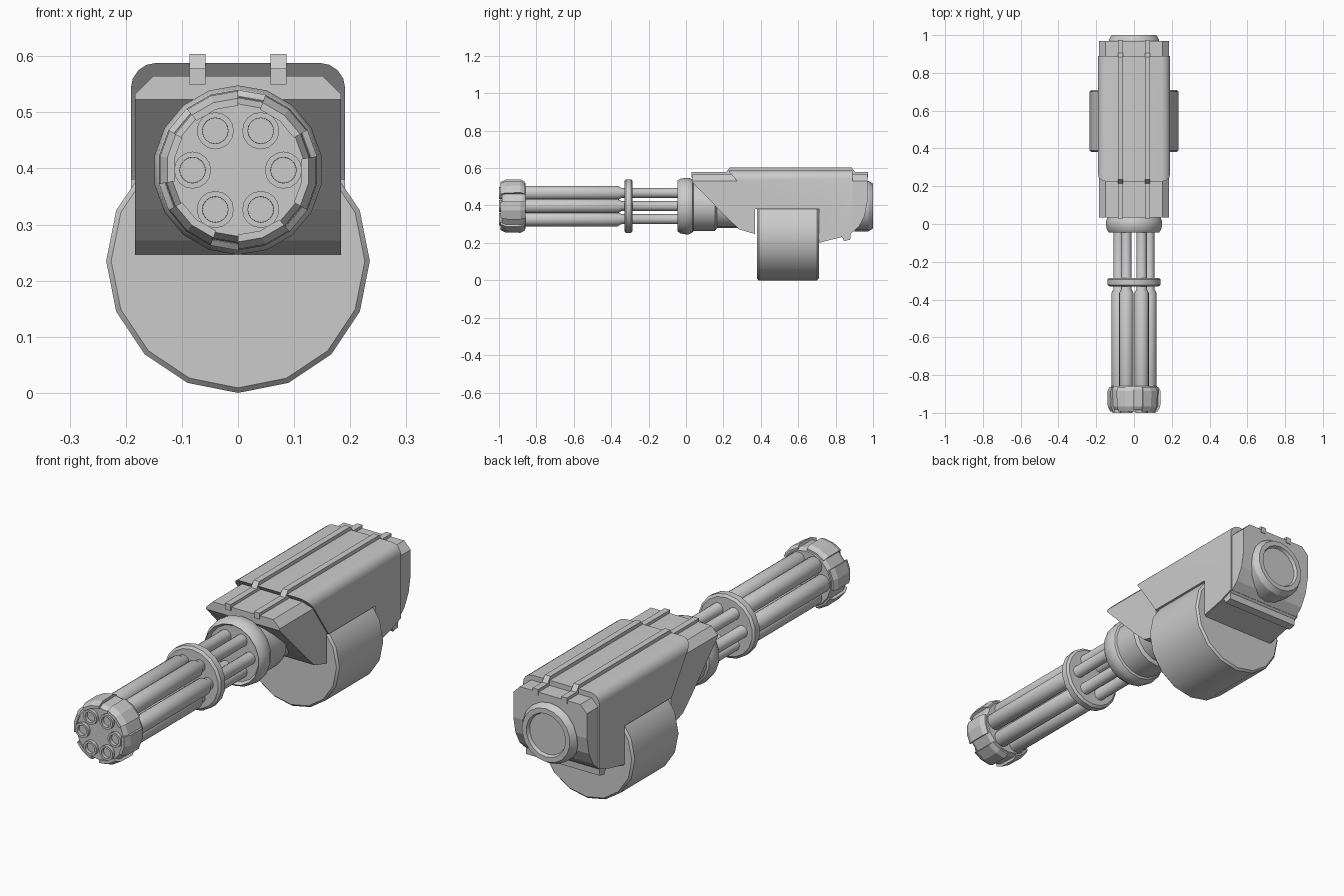
import bpy, bmesh
from math import sin, cos, pi, radians

if "Cube" in bpy.data.objects:
    bpy.data.objects.remove(bpy.data.objects["Cube"])

AXIS_Z = 0.397  # height of the barrel axis


def finish(name, bm, smooth=None):
    bmesh.ops.remove_doubles(bm, verts=bm.verts, dist=1e-5)
    bmesh.ops.recalc_face_normals(bm, faces=bm.faces)
    me = bpy.data.meshes.new(name)
    bm.to_mesh(me)
    bm.free()
    ob = bpy.data.objects.new(name, me)
    bpy.context.collection.objects.link(ob)
    if smooth:
        bpy.ops.object.select_all(action='DESELECT')
        ob.select_set(True)
        bpy.context.view_layer.objects.active = ob
        bpy.ops.object.shade_smooth_by_angle(angle=radians(smooth))
    return ob


def lathe(name, profile, n, cx=0, cz=AXIS_Z, smooth=None, closed=False):
    """Spin (radius, y) points around an axis parallel to y."""
    bm = bmesh.new()
    rings = []
    for r, y in profile:
        if r == 0:
            rings.append([bm.verts.new((cx, y, cz))] * n)
        else:
            rings.append([bm.verts.new((cx + r * sin(2 * pi * i / n), y,
                                        cz - r * cos(2 * pi * i / n))) for i in range(n)])
    pairs = list(zip(rings, rings[1:]))
    if closed:
        pairs.append((rings[-1], rings[0]))
    for a, b in pairs:
        for i in range(n):
            j = (i + 1) % n
            bm.faces.new(list(dict.fromkeys((a[i], a[j], b[j], b[i]))))
    return finish(name, bm, smooth)


def extrude_x(name, profile, x0, x1, bevel=0, segments=1, top=0, smooth=None):
    """Extrude a (y, z) outline along x; bevel the long side edges at the top."""
    bm = bmesh.new()
    f = bm.faces.new([bm.verts.new((x0, y, z)) for y, z in profile])
    ext = bmesh.ops.extrude_face_region(bm, geom=[f])
    moved = [v for v in ext['geom'] if isinstance(v, bmesh.types.BMVert)]
    bmesh.ops.translate(bm, verts=moved, vec=(x1 - x0, 0, 0))
    if bevel:
        edges = [e for e in bm.edges if abs(e.verts[0].co.x - e.verts[1].co.x) < 1e-4
                 and min(v.co.z for v in e.verts) > top]
        bmesh.ops.bevel(bm, geom=edges, offset=bevel, segments=segments,
                        profile=0.5, affect='EDGES')
    return finish(name, bm, smooth)


# Six barrels, thin behind the clamp and sleeved in front of it
for k in range(6):
    a = k * pi / 3
    lathe(f"barrel_{k + 1}",
          [(0, -0.95), (0.022, -0.95), (0.023, -1.0), (0.033, -1.0), (0.033, -0.88),
           (0.038, -0.865), (0.038, -0.365), (0.027, -0.345), (0.027, 0.0), (0, 0.0)],
          16, 0.081 * cos(a), AXIS_Z + 0.081 * sin(a), smooth=40)

# Muzzle block with raised tabs
lathe("muzzle_block", [(0, -0.985), (0.118, -0.985), (0.129, -0.965), (0.131, -0.875),
                       (0.122, -0.858), (0, -0.858)], 18)
bm = bmesh.new()
for k in range(6):
    grid = []
    for i in range(3):
        t = 2 * pi * (3 * k + i) / 18
        grid.append([bm.verts.new((r * sin(t), y, AXIS_Z - r * cos(t)))
                     for r, y in ((0.115, -0.992), (0.128, -0.992), (0.141, -0.965),
                                  (0.143, -0.885), (0.132, -0.863), (0.115, -0.863))])
    for a, b in zip(grid, grid[1:]):
        for i in range(6):
            j = (i + 1) % 6
            bm.faces.new((a[i], a[j], b[j], b[i]))
    bm.faces.new(grid[0])
    bm.faces.new(grid[-1])
finish("muzzle_tabs", bm)

# Barrel clamp and rotor collar
lathe("barrel_clamp", [(0, -0.33), (0.132, -0.33), (0.143, -0.322), (0.143, -0.293),
                       (0.132, -0.285), (0, -0.285)], 18, smooth=30)
lathe("rotor_collar", [(0, -0.03), (0.125, -0.03), (0.135, -0.045), (0.146, -0.03),
                       (0.151, -0.005), (0.151, 0.015), (0.142, 0.035), (0.133, 0.04),
                       (0.133, 0.155), (0.118, 0.165), (0.118, 0.32), (0, 0.32)], 18, smooth=25)

# Lower chassis: sloped nose, notch for the drum, rear lip and curved tail
extrude_x("chassis", [(0.035, 0.565), (0.035, 0.523), (0.225, 0.328), (0.285, 0.272),
                      (0.37, 0.247), (0.37, 0.38), (0.71, 0.38), (0.71, 0.2),
                      (0.835, 0.232), (0.845, 0.21), (0.878, 0.217), (0.88, 0.247),
                      (0.925, 0.287), (0.955, 0.345), (0.97, 0.42), (0.97, 0.565)],
          -0.184, 0.184, bevel=0.033, top=0.55)

# Upper armour shell with rounded shoulders
extrude_x("armour_shell", [(0.225, 0.588), (0.89, 0.588), (0.89, 0.255), (0.82, 0.23),
                           (0.71, 0.205), (0.71, 0.38), (0.375, 0.38), (0.27, 0.535)],
          -0.191, 0.191, bevel=0.045, segments=4, top=0.58, smooth=30)

# Two straps along the top
strap = [(0.03, 0.55), (0.03, 0.578), (0.215, 0.578), (0.235, 0.604), (0.885, 0.604),
         (0.905, 0.578), (0.973, 0.578), (0.973, 0.55)]
for side, x in (("left", -0.072), ("right", 0.072)):
    extrude_x(f"{side}_strap", strap, x - 0.014, x + 0.014)

# Ammunition drum
lathe("ammo_drum", [(0, 0.38), (0.226, 0.38), (0.235, 0.389), (0.235, 0.701),
                    (0.226, 0.71), (0, 0.71)], 16, cz=0.235, smooth=30)

# Rear motor cap with recessed disc
lathe("rear_cap", [(0, 0.9), (0.135, 0.9), (0.135, 0.975), (0.12, 1.0), (0.098, 1.0),
                   (0.092, 0.985), (0, 0.985)], 18, smooth=25)
